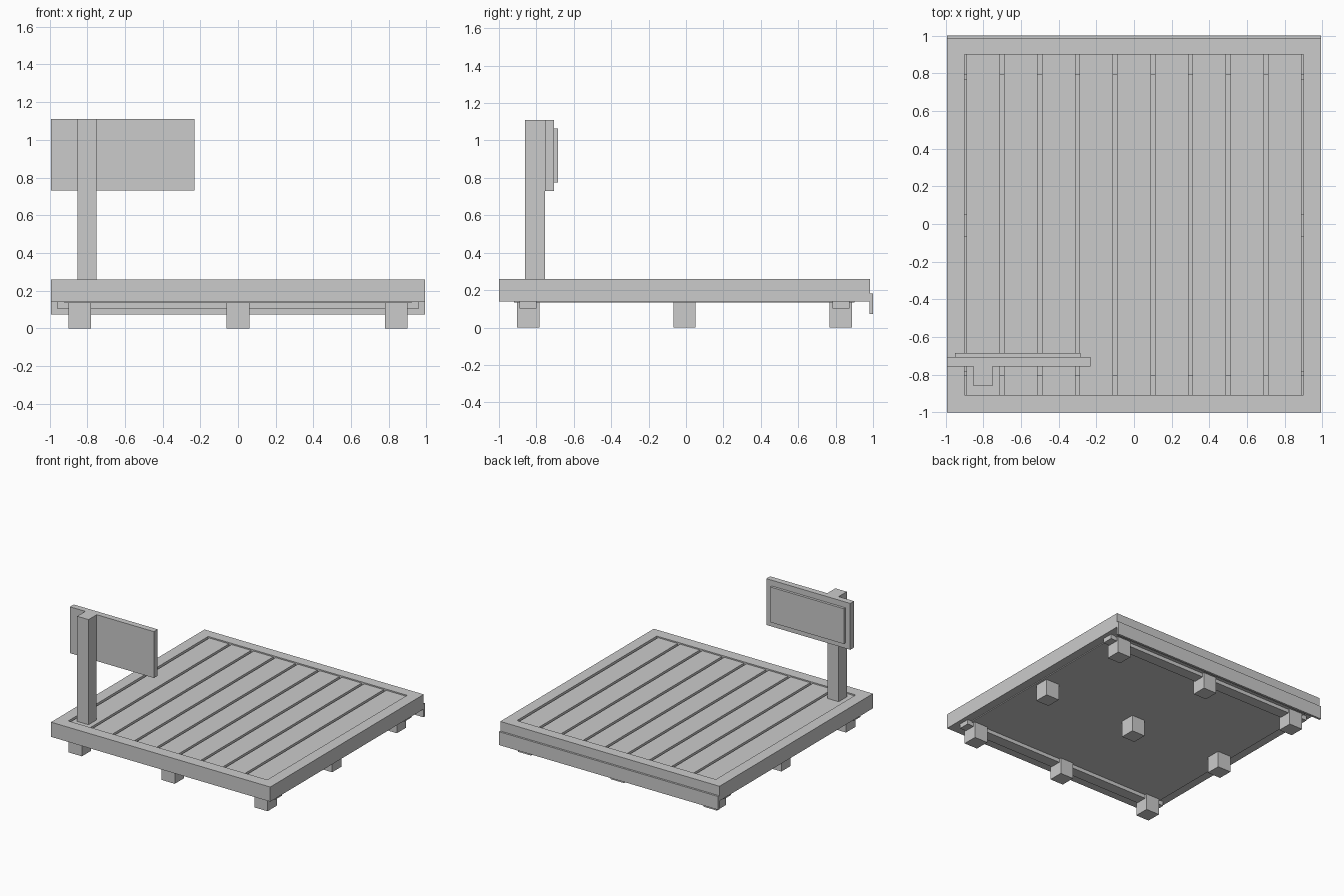
import bpy, bmesh

if "Cube" in bpy.data.objects:
    bpy.data.objects.remove(bpy.data.objects["Cube"])


def box(name, x, y, z):
    """Box from (min, max) ranges."""
    bm = bmesh.new()
    bmesh.ops.create_cube(bm, size=1)
    for v in bm.verts:
        v.co = [r[0] if c < 0 else r[1] for r, c in zip((x, y, z), v.co)]
    return finish(name, bm)


def finish(name, bm):
    bmesh.ops.recalc_face_normals(bm, faces=bm.faces)
    mesh = bpy.data.meshes.new(name)
    bm.to_mesh(mesh)
    bm.free()
    obj = bpy.data.objects.new(name, mesh)
    bpy.context.collection.objects.link(obj)
    return obj


def ring(name, outer, inner, z):
    """Rectangular frame; outer and inner are (x0, x1, y0, y1)."""
    bm = bmesh.new()
    loops = []
    for (x0, x1, y0, y1), h in ((outer, z[0]), (outer, z[1]), (inner, z[1]), (inner, z[0])):
        loops.append([bm.verts.new((x, y, h)) for x, y in ((x0, y0), (x1, y0), (x1, y1), (x0, y1))])
    for k in range(4):
        a, b = loops[k], loops[(k + 1) % 4]
        for i in range(4):
            j = (i + 1) % 4
            bm.faces.new((a[i], a[j], b[j], b[i]))
    return finish(name, bm)


CY = -0.008  # platform centre in y

# Platform rim and the fascia board hung on the back
ring("platform_frame", (-0.992, 0.992, -1.0, 0.984),
     (-0.9, 0.9, CY - 0.9, CY + 0.908), (0.14, 0.26))
box("back_fascia", (-0.992, 0.992), (0.982, 1.0), (0.073, 0.182))

# Deck slats
for i in range(9):
    c = (i - 4) * 0.2
    box(f"deck_slat_{i + 1}", (c - 0.089, c + 0.089), (CY - 0.9, CY + 0.908), (0.19, 0.25))

# Ledges under the slat ends
box("front_ledge", (-0.9, 0.9), (-0.908, -0.80), (0.142, 0.19))
box("back_ledge", (-0.9, 0.9), (0.79, 0.9), (0.142, 0.19))

# Underside plate and cross bearers
box("bottom_plate", (-0.92, 0.92), (-0.92, 0.90), (0.133, 0.147))
box("front_bearer", (-0.957, 0.957), (-0.89, -0.80), (0.103, 0.143))
box("back_bearer", (-0.957, 0.957), (0.783, 0.873), (0.103, 0.143))

# Three by three block feet
for i, x in enumerate((-0.84, 0, 0.84)):
    for j, y in enumerate((-0.843, CY, 0.828)):
        box(f"foot_{i + 1}_{j + 1}", (x - 0.06, x + 0.06), (y - 0.06, y + 0.06), (0, 0.16))

# Post with sign board and raised face panel
box("sign_post", (-0.853, -0.75), (-0.86, -0.755), (0.245, 1.11))
box("sign_board", (-0.992, -0.232), (-0.755, -0.706), (0.731, 1.11))
box("sign_face", (-0.949, -0.283), (-0.708, -0.685), (0.775, 1.063))
